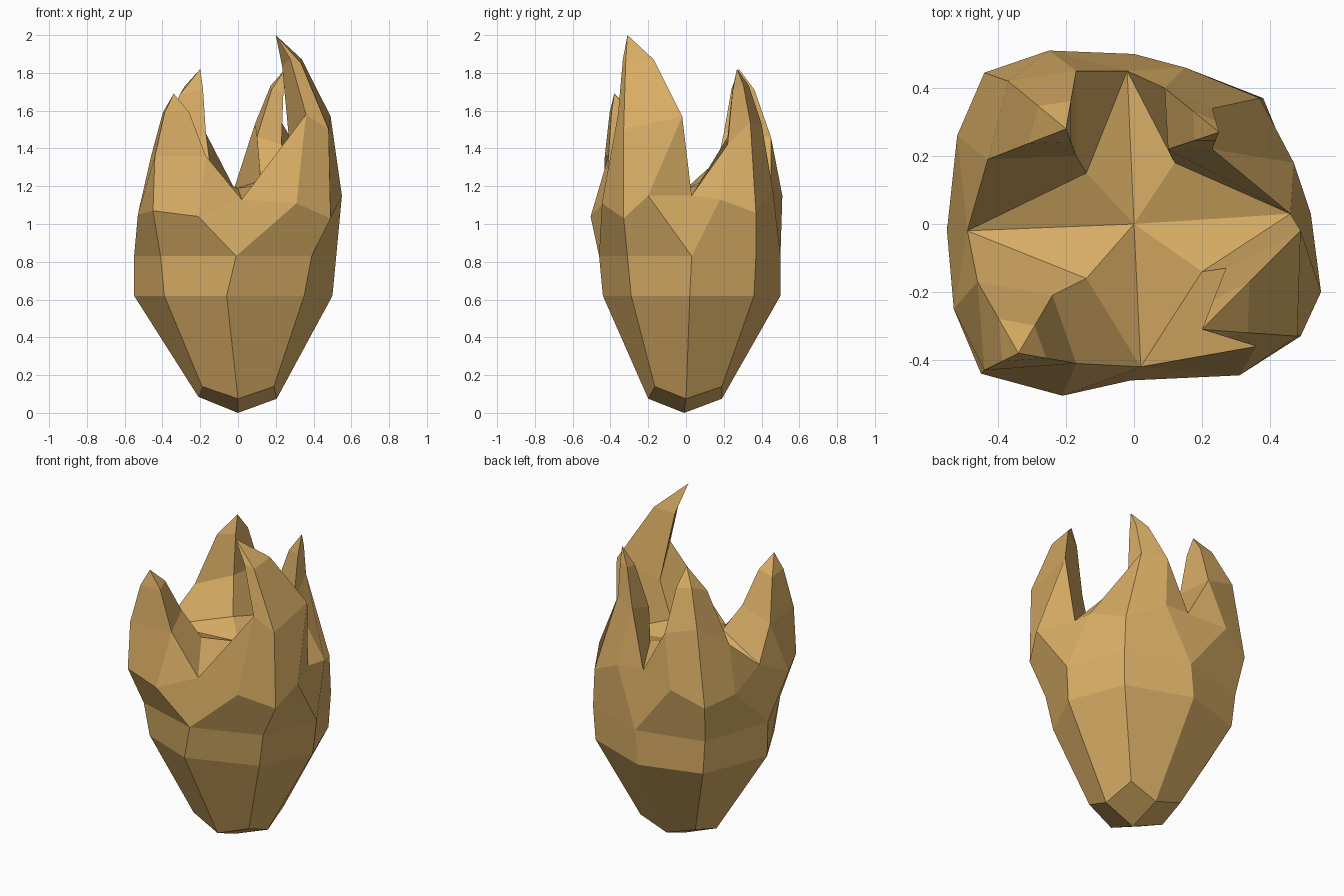
import bpy, bmesh
from mathutils import Vector

if "Cube" in bpy.data.objects:
    bpy.data.objects.remove(bpy.data.objects["Cube"])

bm = bmesh.new()


def ring(points):
    return [bm.verts.new(p) for p in points]


def xy_ring(points, z):
    return ring([(x, y, z) for x, y in points])


# Bulb: rings of eight, starting at the front and going round to the right
pole = bm.verts.new((0, -0.01, 0))
foot = ring([(0, -0.2, 0.075), (0.19, -0.165, 0.14), (0.205, 0, 0.075), (0.18, 0.19, 0.14),
             (0, 0.19, 0.075), (-0.19, 0.18, 0.14), (-0.21, 0, 0.085), (-0.19, -0.165, 0.14)])
belly = xy_ring([(-0.06, -0.44), (0.35, -0.29), (0.5, 0.02), (0.37, 0.36),
                 (-0.02, 0.5), (-0.39, 0.39), (-0.55, -0.01), (-0.39, -0.31)], 0.62)
waist = xy_ring([(-0.01, -0.46), (0.39, -0.31), (0.52, 0.03), (0.38, 0.37),
                 (0, 0.5), (-0.41, 0.4), (-0.55, -0.02), (-0.41, -0.34)], 0.83)

for i in range(1, 8, 2):
    bm.faces.new((pole, foot[i - 1], foot[i], foot[(i + 1) % 8]))
for low, high in ((foot, belly), (belly, waist)):
    for i in range(8):
        j = (i + 1) % 8
        bm.faces.new((low[i], low[j], high[j], high[i]))

# Valleys between the prongs, and the middle of the cup floor
valleys = ring([(0.02, -0.42, 1.13), (0.46, 0.03, 1.15), (-0.02, 0.45, 1.19), (-0.49, -0.02, 1.17)])
centre = bm.verts.new((0, 0, 1.19))

# Prongs: outer base edge, middle section (three outer, one inner), cup floor point, tip
prongs = [
    ([(0.31, -0.445, 1.11), (0.49, -0.33, 1.03), (0.55, -0.2, 1.15)],
     [(0.36, -0.36, 1.58), (0.48, -0.33, 1.5), (0.49, -0.02, 1.57), (0.27, -0.13, 1.45)],
     (0.2, -0.14, 1.22), (0.2, -0.31, 2.0)),
    ([(0.47, 0.18, 1.13), (0.37, 0.37, 1.06), (0.15, 0.46, 1.18)],
     [(0.23, 0.22, 1.42), (0.23, 0.34, 1.54), (0.09, 0.4, 1.53), (0.1, 0.22, 1.46)],
     (0.12, 0.18, 1.23), (0.25, 0.27, 1.82)),
    ([(-0.25, 0.51, 1.15), (-0.44, 0.445, 1.06), (-0.52, 0.26, 1.1)],
     [(-0.17, 0.45, 1.46), (-0.37, 0.42, 1.52), (-0.43, 0.19, 1.36), (-0.17, 0.2, 1.48)],
     (-0.14, 0.15, 1.25), (-0.2, 0.28, 1.82)),
    ([(-0.53, -0.25, 1.05), (-0.45, -0.44, 1.07), (-0.21, -0.505, 1.04)],
     [(-0.46, -0.17, 1.36), (-0.44, -0.43, 1.36), (-0.17, -0.41, 1.36), (-0.24, -0.21, 1.4)],
     (-0.14, -0.16, 1.24), (-0.34, -0.38, 1.69)),
]
bases = []
for k, (base_pts, mid_pts, floor_pt, tip_pt) in enumerate(prongs):
    a, c, b = base = ring(base_pts)
    bases.append(base)
    mid = ring(mid_pts)
    # Upper section: most of the way up, but only half narrowed
    tip = Vector(tip_pt)
    upper = []
    for p in map(Vector, mid_pts):
        q = p.lerp(tip, 0.52)
        q.z = p.z + (tip.z - p.z) * 0.7
        upper.append(bm.verts.new(q))
    top, floor = bm.verts.new(tip), bm.verts.new(floor_pt)
    v0, v1 = valleys[k], valleys[(k + 1) % 4]
    for f in ((a, c, mid[1], mid[0]), (c, b, mid[2], mid[1]),
              (v0, a, mid[0]), (b, v1, mid[2]),
              (v0, mid[0], mid[3], floor), (floor, mid[3], mid[2], v1),
              (centre, v0, floor), (centre, floor, v1)):
        bm.faces.new(f)
    for i in range(4):
        j = (i + 1) % 4
        bm.faces.new((mid[i], mid[j], upper[j], upper[i]))
        bm.faces.new((upper[i], upper[j], top))

# Shoulder joining the bulb to the prongs
for k in range(4):
    front, corner, after = waist[2 * k], waist[2 * k + 1], waist[(2 * k + 2) % 8]
    a, c, b = bases[k]
    bm.faces.new((front, a, valleys[k], bases[k - 1][2]))
    bm.faces.new((front, corner, c, a))
    bm.faces.new((corner, after, b, c))

bmesh.ops.recalc_face_normals(bm, faces=bm.faces)
mesh = bpy.data.meshes.new("pronged_bulb")
bm.to_mesh(mesh)
bm.free()
obj = bpy.data.objects.new("pronged_bulb", mesh)
bpy.context.collection.objects.link(obj)

# Tan colour
mat = bpy.data.materials.new("tan")
mat.diffuse_color = (0.69, 0.42, 0.13, 1)
mat.use_nodes = True
mat.node_tree.nodes["Principled BSDF"].inputs["Base Color"].default_value = mat.diffuse_color
mesh.materials.append(mat)
